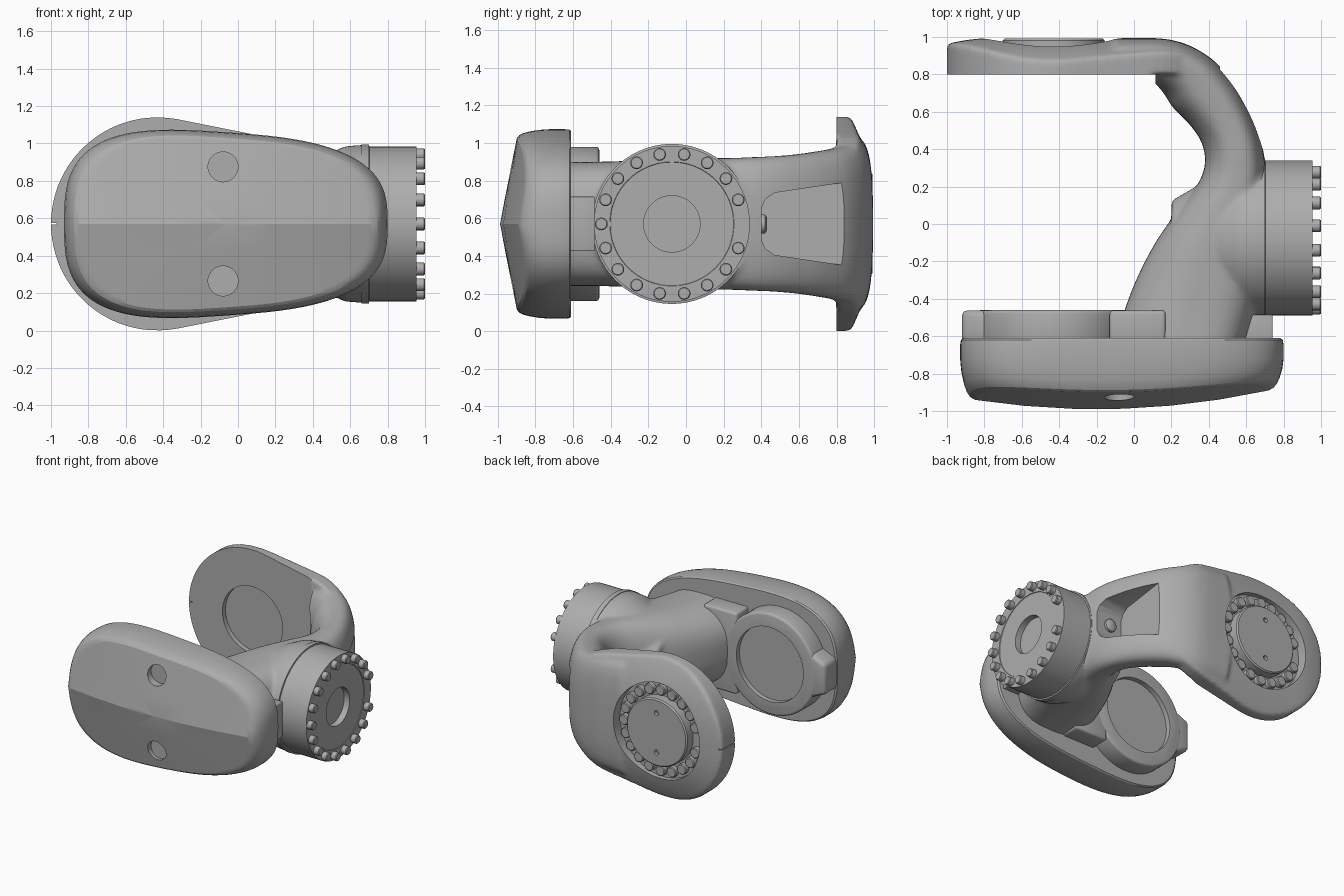
import bpy, bmesh
from math import cos, sin, pi, radians, sqrt
from mathutils import Vector

MID = 0.57              # height of the symmetry plane
HUB = (-0.43, MID)      # pivot axis of the two fork ends (x, z)
FLANGE = (-0.075, MID)  # flange axis (y, z)

if "Cube" in bpy.data.objects:
    bpy.data.objects.remove(bpy.data.objects["Cube"])

grey = bpy.data.materials.new("machined_grey")
grey.use_nodes = True
colour = (0.42, 0.42, 0.42, 1)
grey.diffuse_color = colour
grey.node_tree.nodes["Principled BSDF"].inputs["Base Color"].default_value = colour


def spow(v, n):
    return (1 if v >= 0 else -1) * abs(v) ** (2 / n)


def angles(n):
    return [2 * pi * i / n for i in range(n)]


def add_loft(bm, rings):
    """Skin a closed solid through rings with equal point counts."""
    rows = [[bm.verts.new(p) for p in r] for r in rings]
    n = len(rows[0])
    for a, b in zip(rows, rows[1:]):
        for i in range(n):
            j = (i + 1) % n
            bm.faces.new((a[i], a[j], b[j], b[i]))
    bm.faces.new(rows[0][::-1])
    bm.faces.new(rows[-1])


def make(name, *solids):
    bm = bmesh.new()
    for rings in solids:
        add_loft(bm, rings)
    bmesh.ops.recalc_face_normals(bm, faces=bm.faces)
    mesh = bpy.data.meshes.new(name)
    bm.to_mesh(mesh)
    bm.free()
    mesh.materials.append(grey)
    ob = bpy.data.objects.new(name, mesh)
    bpy.context.collection.objects.link(ob)
    return ob


def turned(axis, centre, profile, n=64):
    """Rings of a turned part; profile holds (position on axis, radius)."""
    rings = []
    for d, r in profile:
        pts = [(centre[0] + r * cos(a), centre[1] + r * sin(a)) for a in angles(n)]
        rings.append([(d, u, v) if axis == "x" else (u, d, v) for u, v in pts])
    return rings


def box(x0, x1, y0, y1, *heights):
    """Block along x, with an optional second half height at its x1 end."""
    return [[(x, y0, MID - h), (x, y1, MID - h), (x, y1, MID + h), (x, y0, MID + h)]
            for x, h in ((x0, heights[0]), (x1, heights[-1]))]


def cut(ob, *solids):
    for s in solids:
        c = make("cutter", s)
        c.hide_render = True
        m = ob.modifiers.new("cut", "BOOLEAN")
        m.operation, m.object, m.solver = "DIFFERENCE", c, "EXACT"


def bevel(ob, width):
    m = ob.modifiers.new("bevel", "BEVEL")
    m.width, m.segments, m.limit_method, m.angle_limit = width, 3, "ANGLE", radians(40)


def finish(ob, angle=35):
    bpy.ops.object.select_all(action="DESELECT")
    ob.select_set(True)
    bpy.context.view_layer.objects.active = ob
    bpy.ops.object.convert(target="MESH")
    bpy.ops.object.shade_smooth_by_angle(angle=radians(angle))
    for c in [o for o in bpy.data.objects if o.name.startswith("cutter")]:
        bpy.data.objects.remove(c)


# Front cover: tapered superellipse, rounded over to a two-sided sloping face
def cover_ring(scale, base, blend):
    ring = []
    for a in angles(96):
        u = spow(cos(a), 3)
        x = -0.065 + 0.865 * u * scale
        dz = spow(sin(a), 3) * (0.49 - 0.06 * u) * scale
        face = -0.99 + 0.119 * (x + 0.2) ** 2 + 0.2 * abs(dz)
        ring.append((x, base + (face - base) * blend, MID + dz))
    return ring


cover = make("front_cover", [cover_ring(*r) for r in (
    (0.98, -0.61, 0), (0.995, -0.62, 0), (1, -0.65, 0), (1, -0.72, 0), (0.992, -0.72, 0.35),
    (0.975, -0.72, 0.66), (0.958, -0.72, 0.84), (0.938, -0.72, 0.95), (0.91, -0.72, 1),
    (0.88, -0.72, 1), (0.6, -0.72, 1), (0.3, -0.72, 1), (0.01, -0.72, 1))])
cut(cover, *[turned("y", (-0.08, MID + s * 0.305), [(-1.1, 0.08), (-0.885, 0.08)], 40)
             for s in (1, -1)])
finish(cover, 21)

# Rear tray of the cover: round seat with a flared tab, a neck and a side block
seat = make("joint_seat", turned("y", HUB, [(-0.64, 0.41), (-0.46, 0.41)], 96))
bevel(seat, 0.02)
cut(seat, turned("y", HUB, [(-0.5, 0.3), (-0.4, 0.3)]))
finish(seat)
for name, dims, width in (("seat_tab", (-0.92, -0.74, -0.64, -0.462, 0.12, 0.2), 0.03),
                          ("seat_neck", (-0.13, 0.17, -0.64, -0.462, 0.33), 0.02),
                          ("side_block", (0.5, 0.74, -0.64, -0.485, 0.145), 0.006)):
    part = make(name, box(*dims))
    bevel(part, width)
    if name != "side_block":
        cut(part, turned("y", HUB, [(-0.5, 0.3), (-0.4, 0.3)]))
    finish(part)

# Curved arm: sections run from the cover round to the rear plate
STATIONS = [  # inner x, y, outer x, y, half height
    (-0.1, -0.64, 0.6, -0.64, 0.33), (-0.05, -0.46, 0.64, -0.5, 0.33),
    (0.02, -0.28, 0.68, -0.34, 0.335), (0.12, -0.09, 0.69, -0.14, 0.345),
    (0.24, 0.08, 0.7, 0.07, 0.35), (0.345, 0.22, 0.705, 0.24, 0.35),
    (0.38, 0.33, 0.695, 0.37, 0.355), (0.36, 0.44, 0.665, 0.49, 0.36),
    (0.29, 0.54, 0.61, 0.62, 0.37), (0.21, 0.62, 0.53, 0.755, 0.385),
    (0.16, 0.69, 0.4, 0.895, 0.405), (0.06, 0.75, 0.2, 0.985, 0.44),
    (-0.1, 0.77, -0.1, 0.995, 0.46)]


def refine(rows, steps=4):
    """Catmull-Rom interpolation between stations."""
    rows = [Vector(r) for r in rows]
    rows = [2 * rows[0] - rows[1]] + rows + [2 * rows[-1] - rows[-2]]
    out = []
    for a, b, c, d in zip(rows, rows[1:], rows[2:], rows[3:]):
        for t in (i / steps for i in range(steps)):
            out.append(0.5 * (2 * b + (c - a) * t + (2 * a - 5 * b + 4 * c - d) * t * t
                              + (3 * b - a - 3 * c + d) * t ** 3))
    return out + [rows[-2]]


def arm_ring(xi, yi, xo, yo, h):
    a, b = Vector((xi, yi, MID)), Vector((xo, yo, MID))
    return [a.lerp(b, 0.5 + 0.5 * spow(cos(t), 3.6 if cos(t) > 0 else 2.1))
            + Vector((0, 0, h * spow(sin(t), 2.7))) for t in angles(64)]


# Rear plate: round end, tapering into the arm, crowned on the outside
def plate_ring(x):
    r = 0.57
    bend = 1.2 * max(0, x - 0.1) ** 2
    if x < -0.33:
        h = sqrt(max(r * r - (x - HUB[0]) ** 2, 0.0004))
    else:
        h = 0.561 - 0.2 * (x + 0.33) - bend
    drop = bend + 0.5 * max(0, -0.75 - x) ** 2
    us = [-1 + i / 10 for i in range(21)]
    crown = [(x, 0.994 - drop - 0.12 * abs(u * h / r) ** 2.5, MID + u * h) for u in us]
    base = 0.74 if x < 0.08 else 0.8
    return crown + [(x, base, MID + u * h) for u in reversed(us)]


ends = [HUB[0] - 0.57 * cos(i * pi / 36) for i in range(18)]
plate = [plate_ring(x) for x in ends + [-0.4, -0.33, -0.2, 0, 0.07, 0.1, 0.16, 0.22, 0.28, 0.33]]
root = turned("x", FLANGE, [(0.2, 0.2), (0.34, 0.28), (0.45, 0.36), (0.57, 0.415), (0.7, 0.425)])

yoke = make("yoke_arm", [arm_ring(*s) for s in refine(STATIONS)], plate, root)
m = yoke.modifiers.new("fuse", "REMESH")
m.mode, m.voxel_size, m.use_smooth_shade = "VOXEL", 0.013, True
m = yoke.modifiers.new("blend", "SMOOTH")
m.factor, m.iterations = 0.5, 14
pocket = [[(x, 0.4, MID - 0.08), (x, 0.42, MID - 0.13), (x, 0.47, MID - 0.165), (x, 0.84, MID - 0.22),
           (x, 0.84, MID + 0.22), (x, 0.47, MID + 0.165), (x, 0.42, MID + 0.13), (x, 0.4, MID + 0.08)]
          for x in (0.46, 1.2)]
cut(yoke,
    turned("y", HUB, [(0.5, 0.61), (0.8, 0.61)], 128),      # clearance, flat inner face
    box(-1.1, 0.115, 0.55, 0.8, 0.7),                       # inner face beyond the clearance
    turned("y", HUB, [(0.6, 0.27), (0.84, 0.27)]),          # inner bore
    turned("y", HUB, [(0.91, 0.385), (1.2, 0.385)], 96),    # outer bolt pocket
    pocket,
    box(-1.1, -0.97, 0.7, 1.1, 0.004))                      # index slit
finish(yoke, 40)

# Output flange with a stepped face and centre bore
flange = make("output_flange", turned("x", FLANGE, [
    (0.66, 0.425), (0.7, 0.425), (0.702, 0.414), (0.955, 0.414), (0.955, 0.33),
    (0.95, 0.328), (0.95, 0.15), (0.9, 0.15)], 96))
finish(flange)


def bolt_circle(axis, centre, radius, count, skip, start, end, size):
    return [turned(axis, (centre[0] + radius * cos(a), centre[1] + radius * sin(a)),
                   [(start, size), (end - 0.006, size), (end, size * 0.85)], 16)
            for i, a in enumerate(angles(count)) if i not in skip]


# Bolt rings and the hub cap
finish(make("flange_bolts", *bolt_circle("x", FLANGE, 0.375, 18, (0,), 0.9, 1.0, 0.034)))
finish(make("hub_bolts", *bolt_circle("y", HUB, 0.327, 20, (10,), 0.89, 0.95, 0.042)))
cap = make("hub_cap", turned("y", HUB, [(0.89, 0.272), (0.982, 0.272), (0.992, 0.262)], 96))
cut(cap, *[turned("y", (HUB[0], MID + s * 0.16), [(0.965, 0.02), (1.1, 0.02)], 16)
           for s in (1, -1)])
finish(cap)

# Small screws beside the hub and in the end wall of the arm pocket
finish(make("index_screw", turned("y", (-0.865, MID), [(0.9, 0.045), (0.965, 0.045), (0.978, 0.03)], 24)))
finish(make("pocket_screw", turned("y", (0.57, MID), [(0.37, 0.05), (0.42, 0.05), (0.43, 0.035)], 24)))
